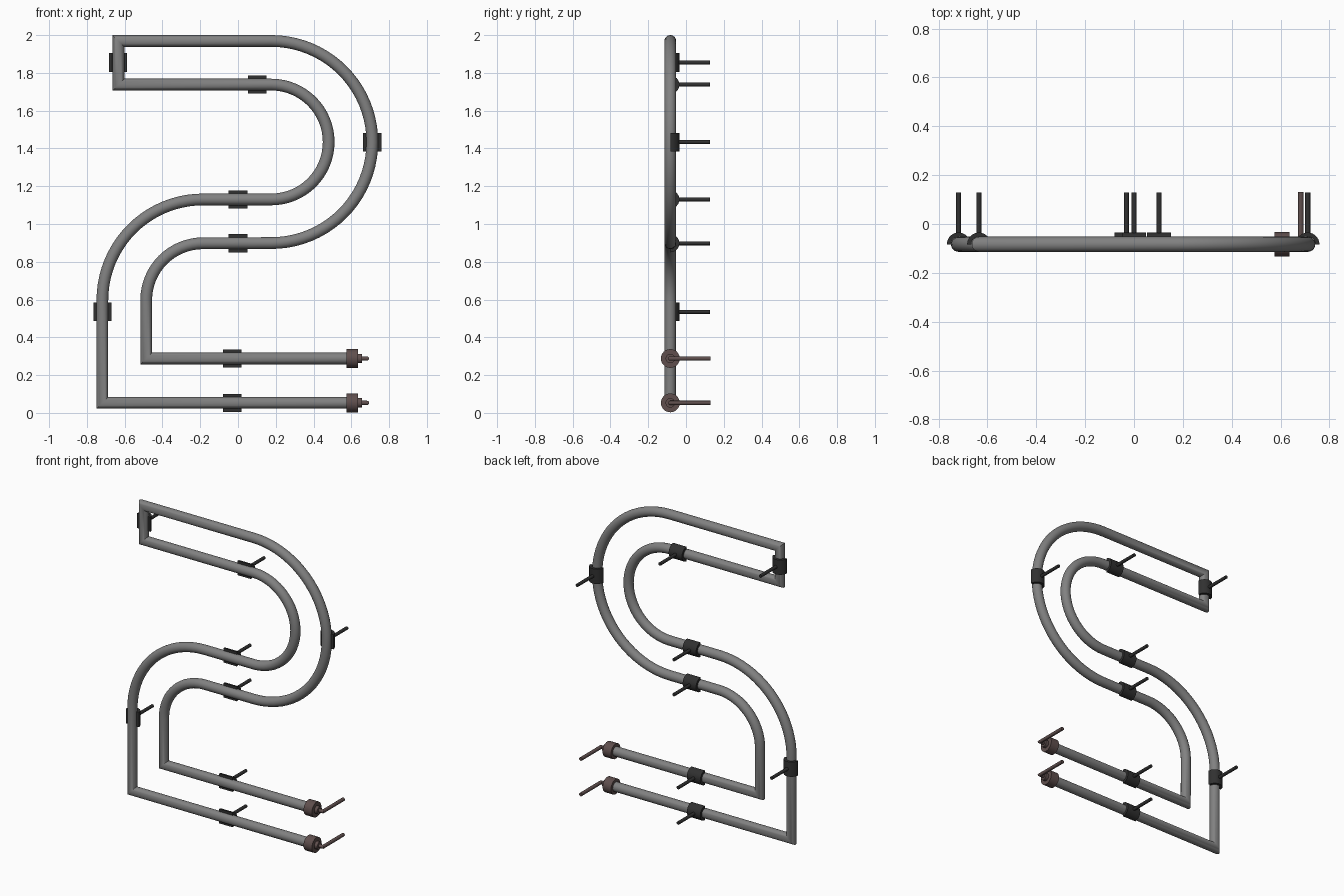
import bpy, bmesh, math
from mathutils import Vector

cube = bpy.data.objects.get("Cube")
if cube:
    bpy.data.objects.remove(cube, do_unlink=True)

Y = -0.083          # depth of the tube axis
TUBE_R = 0.031


def material(name, rgb):
    m = bpy.data.materials.new(name)
    m.use_nodes = True
    m.diffuse_color = (*rgb, 1)
    bsdf = m.node_tree.nodes["Principled BSDF"]
    bsdf.inputs["Base Color"].default_value = (*rgb, 1)
    bsdf.inputs["Roughness"].default_value = 0.6
    return m


GREY = material("tube grey", (0.22, 0.22, 0.22))
BLACK = material("clip black", (0.03, 0.03, 0.03))
BROWN = material("cap brown", (0.115, 0.078, 0.075))


def finish(name, bm, mat):
    bmesh.ops.recalc_face_normals(bm, faces=bm.faces)
    me = bpy.data.meshes.new(name)
    bm.to_mesh(me)
    bm.free()
    me.materials.append(mat)
    ob = bpy.data.objects.new(name, me)
    bpy.context.collection.objects.link(ob)
    bpy.ops.object.select_all(action='DESELECT')
    ob.select_set(True)
    bpy.context.view_layer.objects.active = ob
    bpy.ops.object.shade_smooth_by_angle(angle=math.radians(35))
    return ob


def sweep(name, points, normal, radius, mat, sides=24):
    """Round tube with mitred corners along a path lying in one plane.
    radius may be one value or one per point (for stepped turned parts)."""
    pts = [Vector(p) for p in points]
    b = Vector(normal)
    radii = radius if isinstance(radius, list) else [radius] * len(pts)
    bm = bmesh.new()
    rings = []
    for i, p in enumerate(pts):
        before = pts[max(i - 1, 0)]
        after = pts[min(i + 1, len(pts) - 1)]
        d_in, d_out = p - before, after - p
        if d_in.length < 1e-6:
            d_in = d_out
        if d_out.length < 1e-6:
            d_out = d_in
        d_in, d_out = d_in.normalized(), d_out.normalized()
        t = (d_in + d_out).normalized()
        side = t.cross(b) / t.dot(d_in)
        rings.append([bm.verts.new(p + radii[i] * (math.cos(a) * side + math.sin(a) * b))
                      for a in (2 * math.pi * k / sides for k in range(sides))])
    for r0, r1 in zip(rings, rings[1:]):
        for k in range(sides):
            j = (k + 1) % sides
            bm.faces.new((r0[k], r0[j], r1[j], r1[k]))
    bm.faces.new(rings[0])
    bm.faces.new(rings[-1])
    return finish(name, bm, mat)


def arc(cx, cz, r, start, end, steps):
    angles = [math.radians(start + (end - start) * i / steps) for i in range(steps + 1)]
    return [(cx + r * math.cos(a), cz + r * math.sin(a)) for a in angles]


# Continuous bent tube: outer line in, end loop, inner line back
LOW, HIGH = 0.053, 0.288
END_X = 0.6
UP_X, UP_Z = 0.176, 1.434
DOWN_X, DOWN_Z = -0.185, 0.597
path = [(END_X, LOW), (-0.718, LOW)]
path += arc(DOWN_X, DOWN_Z, 0.533, 180, 90, 20)
path += arc(UP_X, UP_Z, 0.304, -90, 90, 32)
path += [(-0.633, 1.738), (-0.633, 1.969)]
path += arc(UP_X, UP_Z, 0.535, 90, -90, 40)
path += arc(DOWN_X, DOWN_Z, 0.301, 90, 180, 16)
path += [(-0.485, HIGH), (END_X, HIGH)]
sweep("bent_tube", [(x, Y, z) for x, z in path], (0, 1, 0), TUBE_R, GREY)


# Half-round clips behind the tube, each with a mounting pin
def clip(name, x, z, upright):
    outer, inner, half, n = 0.048, TUBE_R, 0.049, 16
    bm = bmesh.new()
    angles = [math.pi * i / n for i in range(n + 1)]
    prof = [(r * math.cos(a), r * math.sin(a))
            for r, seq in ((outer, angles), (inner, angles[::-1])) for a in seq]
    ends = []
    for s in (-half, half):
        ends.append([bm.verts.new((x + u, Y + v, z + s) if upright else (x + s, Y + v, z + u))
                     for u, v in prof])
    m = len(prof)
    for k in range(m):
        j = (k + 1) % m
        bm.faces.new((ends[0][k], ends[0][j], ends[1][j], ends[1][k]))
    for e in ends:
        for k in range(n):
            bm.faces.new((e[k], e[k + 1], e[m - 2 - k], e[m - 1 - k]))
    finish(name + "_clip", bm, BLACK)
    sweep(name + "_pin", [(x, Y + 0.035, z), (x, 0.128, z)], (0, 0, 1), 0.0105, BLACK, 16)


clip("end_loop", -0.635, 1.855, True)
clip("upper_inner", 0.103, 1.738, False)
clip("upper_curve", 0.711, 1.434, True)
clip("middle_upper", 0, 1.13, False)
clip("middle_lower", 0, 0.898, False)
clip("lower_side", -0.718, 0.535, True)
clip("base_upper", -0.031, HIGH, False)
clip("base_lower", -0.031, LOW, False)

# Electrode caps with a collar and a lead bent to the back
for label, z in (("lower", LOW), ("upper", HIGH)):
    sweep(label + "_end_cap", [(0.575, Y, z), (0.636, Y, z)], (0, 0, 1), 0.05, BROWN)
    sweep(label + "_collar", [(0.63, Y, z), (0.657, Y, z)], (0, 0, 1), 0.025, BROWN)
    sweep(label + "_lead", [(0.65, Y, z), (0.683, Y, z), (0.683, 0.13, z)],
          (0, 0, 1), 0.0115, BROWN, 16)
